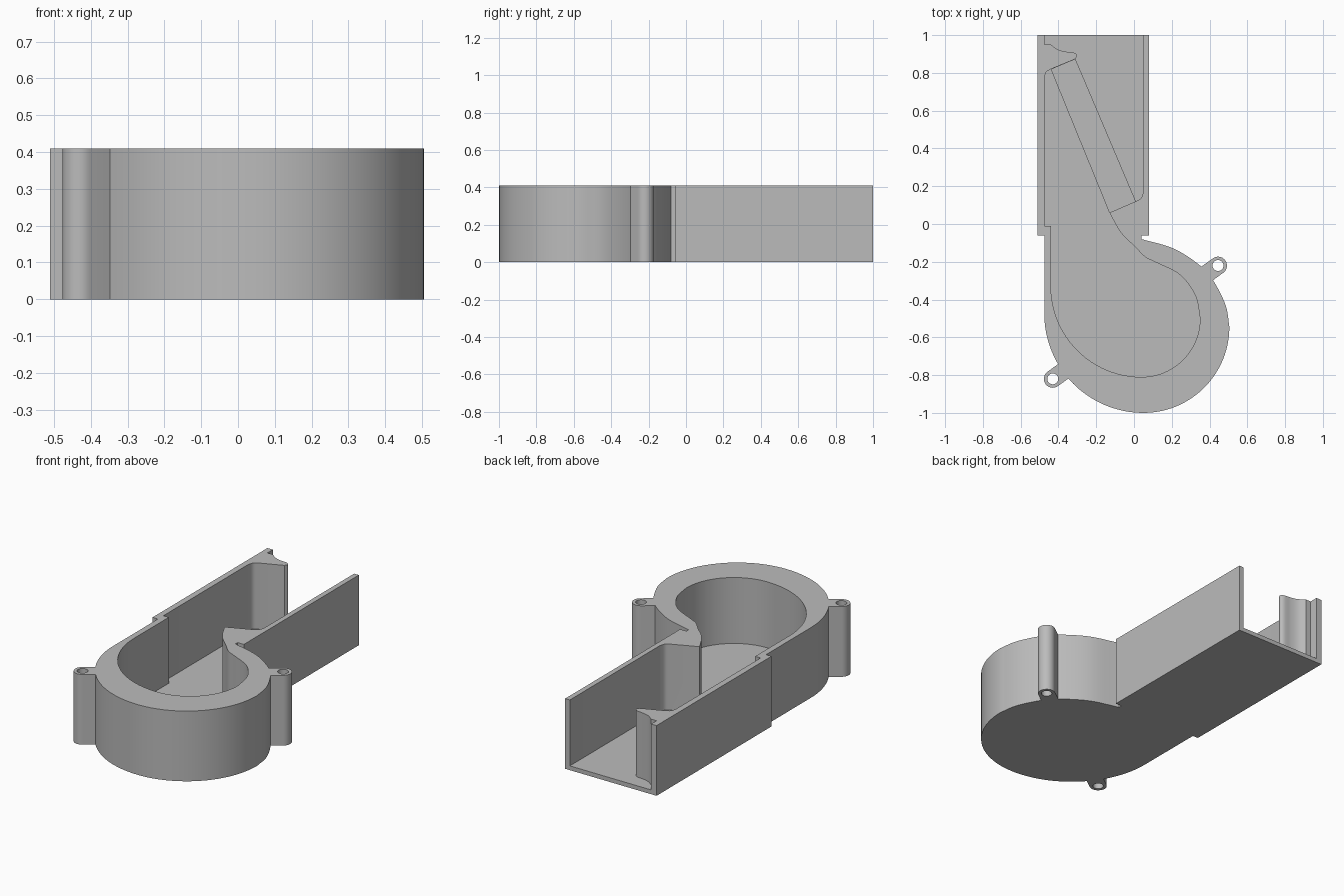
import bpy, bmesh
from math import cos, sin, radians, pi
from mathutils import Vector

cube = bpy.data.objects.get("Cube")
if cube:
    bpy.data.objects.remove(cube, do_unlink=True)

HEIGHT, FLOOR, RECESS = 0.41, 0.025, 0.015

grey = bpy.data.materials.new("plain grey")
grey.use_nodes = True
grey.diffuse_color = (0.5, 0.5, 0.5, 1)
grey.node_tree.nodes["Principled BSDF"].inputs["Base Color"].default_value = (0.5, 0.5, 0.5, 1)


def arc(cx, cy, r, start, end, steps=24):
    angles = [radians(start + (end - start) * i / steps) for i in range(steps + 1)]
    return [(cx + r * cos(a), cy + r * sin(a)) for a in angles]


def spline(pts, steps=6):
    """Smooth curve through the points, ends included."""
    p = [Vector(q) for q in pts]
    p = [2 * p[0] - p[1]] + p + [2 * p[-1] - p[-2]]
    out = []
    for a, b, c, d in zip(p, p[1:], p[2:], p[3:]):
        for i in range(steps):
            t = i / steps
            v = b + (c - a) * t / 2 + (2 * a - 5 * b + 4 * c - d) * t * t / 2 \
                + (3 * b - a - 3 * c + d) * t ** 3 / 2
            out.append(tuple(v))
    return out + [tuple(pts[-1])]


def prism(name, outline, z0, z1):
    """Extrude a flat outline between two heights."""
    clean = [p for i, p in enumerate(outline)
             if (Vector(p) - Vector(outline[i - 1])).length > 1e-4]
    bm = bmesh.new()
    face = bm.faces.new([bm.verts.new((x, y, z0)) for x, y in clean])
    top = bmesh.ops.extrude_face_region(bm, geom=[face])
    verts = [v for v in top["geom"] if isinstance(v, bmesh.types.BMVert)]
    bmesh.ops.translate(bm, verts=verts, vec=(0, 0, z1 - z0))
    bmesh.ops.recalc_face_normals(bm, faces=bm.faces)
    mesh = bpy.data.meshes.new(name)
    bm.to_mesh(mesh)
    bm.free()
    mesh.materials.append(grey)
    obj = bpy.data.objects.new(name, mesh)
    bpy.context.collection.objects.link(obj)
    return obj


def combine(target, tool, operation):
    mod = target.modifiers.new(operation, "BOOLEAN")
    mod.operation, mod.solver, mod.object = operation, "EXACT", tool
    bpy.context.view_layer.objects.active = target
    bpy.ops.object.modifier_apply(modifier=mod.name)
    bpy.data.objects.remove(tool, do_unlink=True)


# Outer shape: straight duct leading into a spiral bowl
outer = [(0.08, 1), (-0.51, 1), (-0.51, -0.06), (-0.475, -0.06)]
outer += arc(0.05, -0.475, 0.525, 180, 270)
outer += arc(0.05, -0.545, 0.455, 270, 360)
outer += spline([(0.505, -0.545), (0.485, -0.43), (0.42, -0.3), (0.35, -0.22),
                 (0.21, -0.13), (0.04, -0.08)])
outer += [(0.04, -0.06), (0.08, -0.06)]
housing = prism("blower_housing", outer, 0, HEIGHT)

# Mounting ears, one on each side of the bowl
ears = [(0.445, -0.22, 36), (-0.43, -0.82, 216)]
for x, y, heading in ears:
    a = radians(heading)
    ear = arc(x, y, 0.047, heading - 90, heading + 90, 20)
    back = Vector((cos(a), sin(a))) * 0.12
    ear += [tuple(Vector(ear[-1]) - back), tuple(Vector(ear[0]) - back)]
    combine(housing, prism("ear", ear, 0, HEIGHT), "UNION")

# Cavity: open duct end, two angled shoulders, throat and bowl
cavity = [(0.05, 1.1), (-0.475, 1.1), (-0.475, 0.95), (-0.44, 0.95)]
cavity += spline([(-0.44, 0.95), (-0.405, 0.925), (-0.365, 0.913), (-0.32, 0.908),
                  (-0.302, 0.893), (-0.312, 0.873)])
cavity += spline([(-0.44, 0.82), (-0.465, 0.803), (-0.475, 0.77)])
cavity += [(-0.475, -0.01), (-0.44, -0.01)]
cavity += arc(0.04, -0.33, 0.48, 180, 270)
cavity += arc(0.04, -0.5, 0.31, 270, 360)
cavity += spline([(0.35, -0.5), (0.325, -0.38), (0.245, -0.27), (0.12, -0.205),
                  (0.06, -0.175), (0.005, -0.12), (-0.07, -0.045), (-0.13, 0.06)])
cavity += spline([(0.01, 0.12), (0.038, 0.138), (0.05, 0.17)])
combine(housing, prism("cavity", cavity, FLOOR, HEIGHT + 0.1), "DIFFERENCE")

# Shallow diagonal seat sunk in the duct floor between the shoulders
seat = [(-0.438, 0.819), (-0.312, 0.872), (0.008, 0.118), (-0.128, 0.06)]
combine(housing, prism("seat", seat, RECESS, FLOOR + 0.005), "DIFFERENCE")

# Screw holes through the ears
for x, y, _ in ears:
    hole = arc(x, y, 0.029, 0, 345, 23)
    combine(housing, prism("hole", hole, -0.1, HEIGHT + 0.1), "DIFFERENCE")

bpy.ops.object.select_all(action="DESELECT")
housing.select_set(True)
bpy.context.view_layer.objects.active = housing
bpy.ops.object.shade_smooth_by_angle(angle=radians(25))
